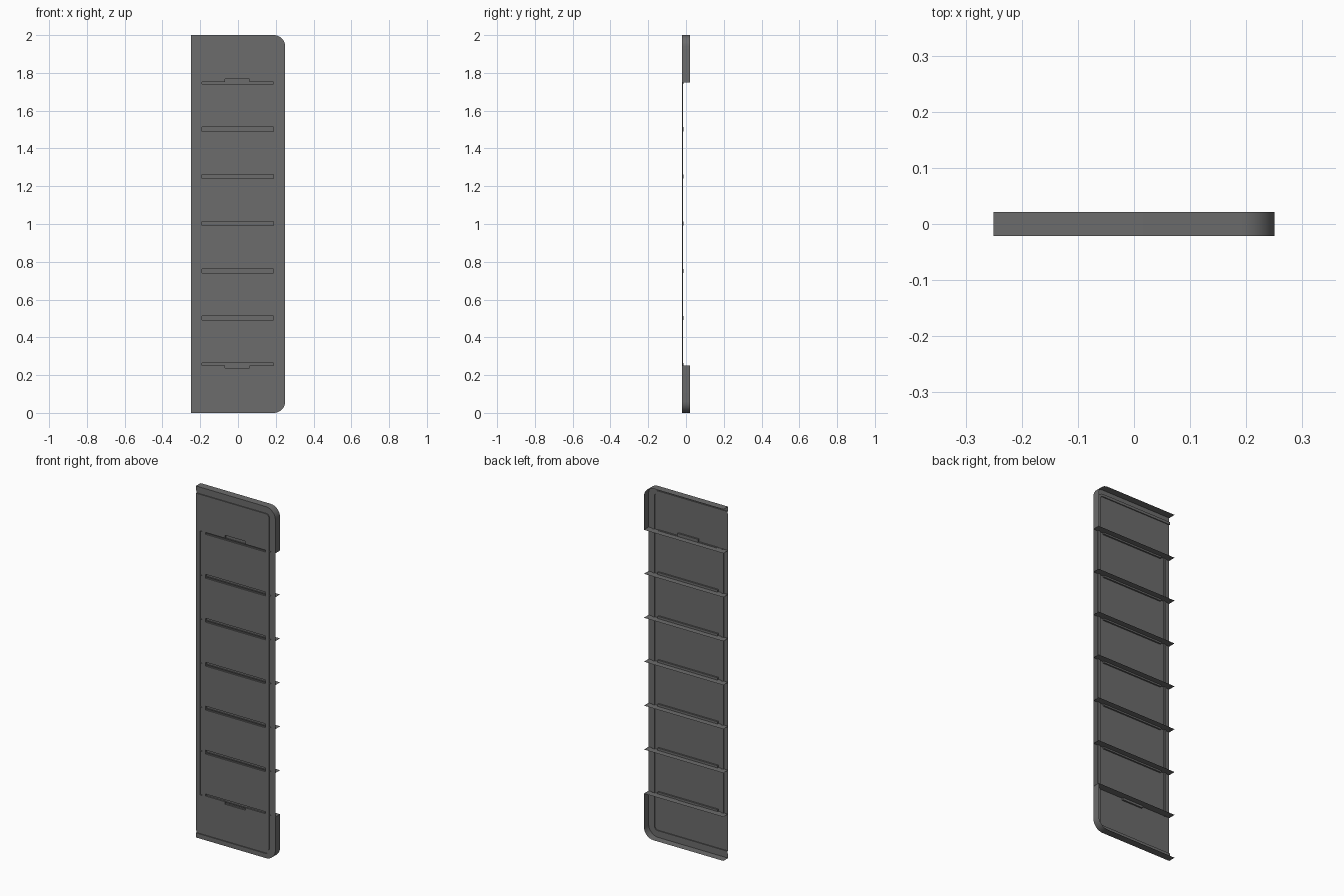
import bpy, bmesh, math
from mathutils import Vector

if "Cube" in bpy.data.objects:
    bpy.data.objects.remove(bpy.data.objects["Cube"])

# Sheet depths (y): front sheet, groove floor, slot floor, back edge
FRONT, GROOVE, POCKET, BACK = -0.021, -0.0155, -0.012, 0.021

dark = bpy.data.materials.new("dark_grey")
dark.diffuse_color = (0.15, 0.15, 0.15, 1)
dark.use_nodes = True
dark.node_tree.nodes["Principled BSDF"].inputs["Base Color"].default_value = dark.diffuse_color


def finish(bm, name):
    mesh = bpy.data.meshes.new(name)
    bm.to_mesh(mesh)
    bm.free()
    mesh.materials.append(dark)
    obj = bpy.data.objects.new(name, mesh)
    bpy.context.collection.objects.link(obj)
    return obj


def add_fill(bm, loops, y):
    """Flat front-facing sheet; loops after the first are holes."""
    edges = []
    for loop in loops:
        vs = [bm.verts.new((x, y, z)) for x, z in loop]
        edges += [bm.edges.new((vs[i - 1], vs[i])) for i in range(len(vs))]
    res = bmesh.ops.triangle_fill(bm, use_beauty=True, use_dissolve=False,
                                  edges=edges, normal=Vector((0, -1, 0)))
    for f in res["geom"]:
        if isinstance(f, bmesh.types.BMFace):
            f.normal_update()
            if f.normal.y > 0:
                f.normal_flip()


def add_wall(bm, path, y0, y1, closed=False):
    """Strip swept in depth; a clockwise path faces outwards."""
    a = [bm.verts.new((x, y0, z)) for x, z in path]
    b = [bm.verts.new((x, y1, z)) for x, z in path]
    n = len(path)
    for i in range(n if closed else n - 1):
        j = (i + 1) % n
        bm.faces.new((a[i], a[j], b[j], b[i]))


def add_pocket(name, loop, y):
    """Closed recess with walls and a floor."""
    bm = bmesh.new()
    add_fill(bm, [loop], y)
    add_wall(bm, loop[::-1], FRONT, y, closed=True)
    finish(bm, name)


def corner(x, z, r, start):
    """Clockwise quarter arc inside the corner at x, z."""
    sz = -1 if z > 1 else 1
    return [(x - r + r * math.cos(math.radians(start - 90 * i / 8)),
             z + sz * r + r * math.sin(math.radians(start - 90 * i / 8)))
            for i in range(9)]


def outline(inset, r):
    """Panel outline, open on the straight side, clockwise from the front."""
    x, top = .25 - inset, 2 - inset
    return ([(-.25, top)] + corner(x, top, r, 90)
            + corner(x, inset, r, 0) + [(-.25, inset)])


def box(x0, x1, z0, z1):
    return [(x0, z1), (x1, z1), (x1, z0), (x0, z0)]


outer, groove_out, groove_in = outline(0, .06), outline(.026, .034), outline(.041, .019)
side_groove = box(-.224, -.211, .248, 1.752)

# Slot outlines: five plain ones and two with a finger tab
L, R, T0, T1 = -.19, .187, -.068, .062
slots = [box(L, R, z - .009, z + .013) for z in (.5, .75, 1.0, 1.25, 1.5)]
slots.append([(L, 1.752), (T0, 1.752), (T0, 1.768), (T1, 1.768),
              (T1, 1.752), (R, 1.752), (R, 1.741), (L, 1.741)])
slots.append([(L, .263), (R, .263), (R, .252), (T1, .252),
              (T1, .238), (T0, .238), (T0, .252), (L, .252)])

# Border outside the groove
bm = bmesh.new()
add_fill(bm, [outer + groove_out[::-1]], FRONT)
finish(bm, "border")

# Main panel with openings for the side groove and slots
bm = bmesh.new()
add_fill(bm, [groove_in, side_groove] + slots, FRONT)
finish(bm, "main_panel")

# Groove following the rounded edge
bm = bmesh.new()
add_fill(bm, [groove_out + groove_in[::-1]], GROOVE)
add_wall(bm, groove_out[::-1], FRONT, GROOVE)
add_wall(bm, groove_in, FRONT, GROOVE)
finish(bm, "edge_groove")

# Groove along the straight side, and the horizontal slots
add_pocket("side_groove", side_groove, GROOVE)
for i, s in enumerate(slots):
    add_pocket(f"slot_{i + 1}", s, POCKET)

# Flanges wrapping the top and bottom rounded ends
upper = [(-.25, 2)] + corner(.25, 2, .06, 90) + [(.25, 1.75)]
lower = [(.25, .25)] + corner(.25, 0, .06, 0) + [(-.25, 0)]
for name, path in (("top_flange", upper), ("bottom_flange", lower)):
    bm = bmesh.new()
    add_wall(bm, path, FRONT, BACK)
    obj = finish(bm, name)
    bpy.ops.object.select_all(action='DESELECT')
    obj.select_set(True)
    bpy.context.view_layer.objects.active = obj
    bpy.ops.object.shade_smooth_by_angle(angle=math.radians(30))

# Thin horizontal ribs across the back
rib = [(-.25, FRONT), (.25, FRONT), (.25, BACK), (-.25, BACK)]
for i in range(7):
    bm = bmesh.new()
    bm.faces.new([bm.verts.new((x, y, .25 + .25 * i)) for x, y in rib])
    finish(bm, f"back_rib_{i + 1}")
